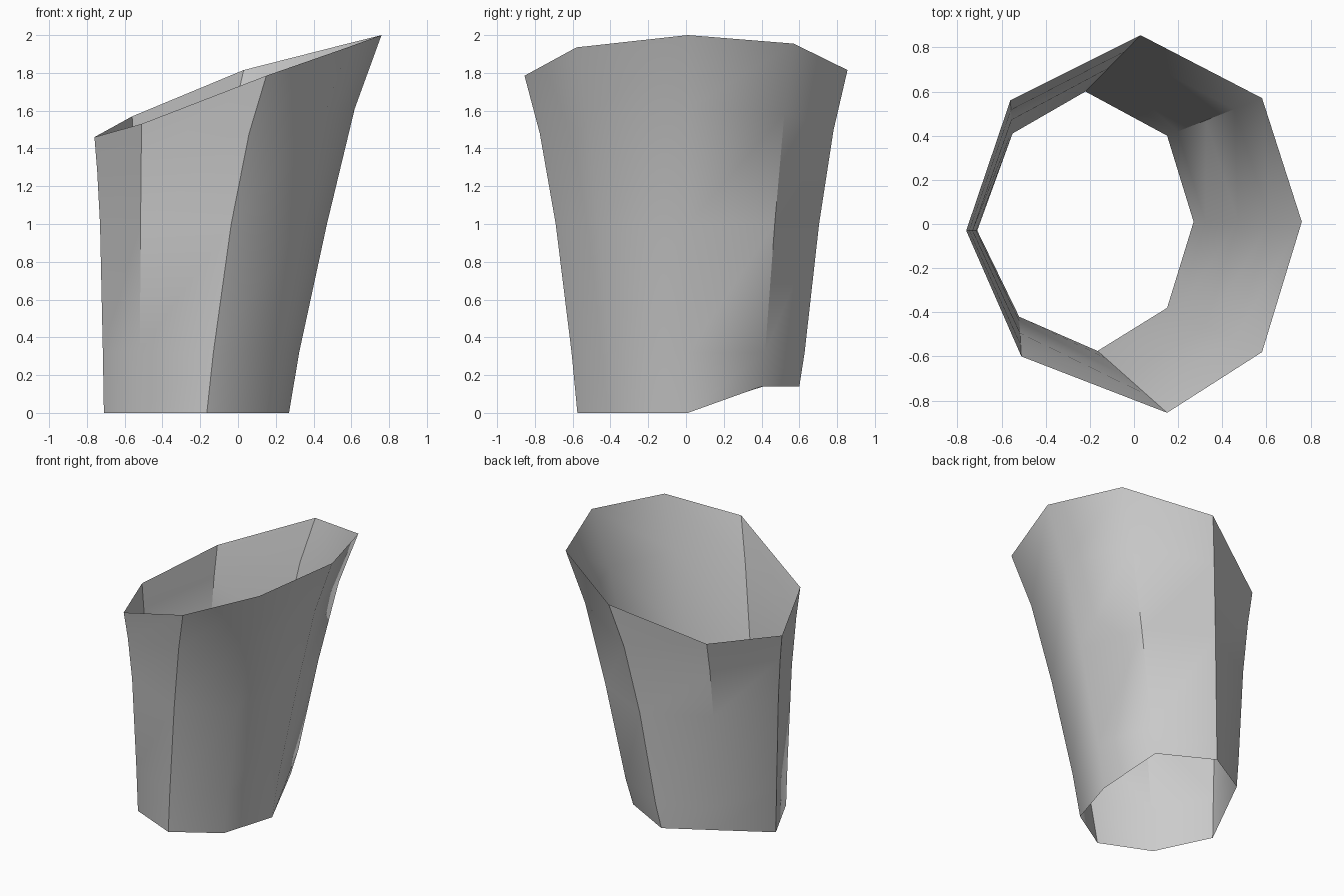
import bpy, math

cube = bpy.data.objects.get("Cube")
if cube:
    bpy.data.objects.remove(cube, do_unlink=True)

# Plain grey for the whole shell
grey = bpy.data.materials.new("plain_grey")
grey.use_nodes = True
colour = (0.6, 0.6, 0.6, 1)
grey.diffuse_color = colour
grey.node_tree.nodes["Principled BSDF"].inputs["Base Color"].default_value = colour

# Eight-sided outlines of the foot and the slanted rim, in matching order
foot = [(0.27, 0.01, 0), (0.15, 0.40, 0.14), (-0.22, 0.60, 0.14), (-0.55, 0.41, 0.14),
        (-0.71, -0.03, 0), (-0.52, -0.42, 0), (-0.165, -0.575, 0), (0.15, -0.38, 0)]
rim = [(0.76, 0.01, 2.0), (0.58, 0.57, 1.955), (0.03, 0.855, 1.815), (-0.56, 0.56, 1.57),
       (-0.76, -0.03, 1.46), (-0.51, -0.60, 1.53), (0.15, -0.855, 1.785), (0.58, -0.58, 1.935)]


def ring(flare, height):
    """Blend the outlines sideways by flare, with height(rim_z) giving each z."""
    return [(a[0] + (b[0] - a[0]) * flare, a[1] + (b[1] - a[1]) * flare, height(b[2]))
            for a, b in zip(foot, rim)]


# Flaring sleeve: an open tube of five rings
rings = [foot,
         ring(0.11, lambda top: 0.32),
         ring(0.41, lambda top: 1.0),
         ring(0.71, lambda top: 1 + 0.61 * (top - 1)),
         rim]
sides = len(foot)
verts = [p for r in rings for p in r]
faces = []
for level in range(len(rings) - 1):
    low, high = level * sides, (level + 1) * sides
    for i in range(sides):
        j = (i + 1) % sides
        faces.append((low + i, low + j, high + j, high + i))

mesh = bpy.data.meshes.new("flared_sleeve")
mesh.from_pydata(verts, [], faces)
mesh.materials.append(grey)
sleeve = bpy.data.objects.new("flared_sleeve", mesh)
bpy.context.collection.objects.link(sleeve)

# Smooth shading with the tighter corners kept sharp
bpy.ops.object.select_all(action='DESELECT')
sleeve.select_set(True)
bpy.context.view_layer.objects.active = sleeve
bpy.ops.object.shade_smooth_by_angle(angle=math.radians(42))
